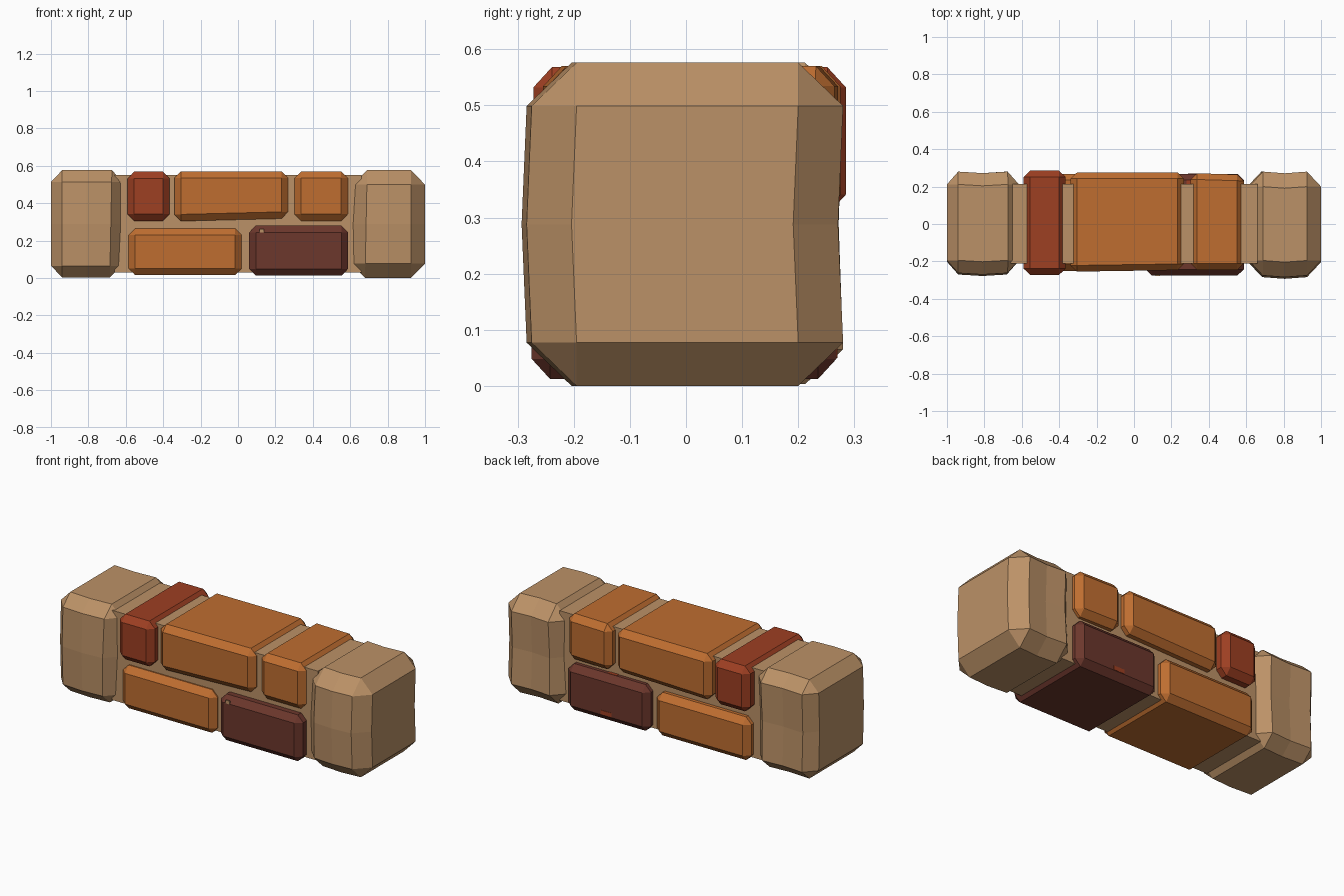
import bpy, bmesh
from mathutils import Vector

if "Cube" in bpy.data.objects:
    bpy.data.objects.remove(bpy.data.objects["Cube"], do_unlink=True)


def material(name, rgb):
    mat = bpy.data.materials.new(name)
    mat.use_nodes = True
    mat.diffuse_color = (*rgb, 1)
    mat.node_tree.nodes["Principled BSDF"].inputs["Base Color"].default_value = (*rgb, 1)
    return mat


tan = material("tan stone", (0.50, 0.285, 0.135))
orange = material("orange brick", (0.52, 0.155, 0.03))
red = material("red brick", (0.34, 0.05, 0.016))
brown = material("dark brown brick", (0.15, 0.038, 0.025))


def block(name, mat, x, y, z, chamfer=(0, 0, 0), sag=0, shape=None):
    """Chamfered box between ranges; sag bends its front and back faces."""
    lo, hi = Vector((x[0], y[0], z[0])), Vector((x[1], y[1], z[1]))
    mid, half = (lo + hi) / 2, (hi - lo) / 2
    bm = bmesh.new()
    # Each axis keeps its full reach while the other two are pulled in
    for axis in range(3):
        size = [half[i] - (0 if i == axis else chamfer[i]) for i in range(3)]
        for sx in (-1, 1):
            for sy in (-1, 1):
                for sz in (-1, 1):
                    bm.verts.new(mid + Vector((sx * size[0], sy * size[1], sz * size[2])))
    bmesh.ops.remove_doubles(bm, verts=bm.verts[:], dist=0.0001)
    bmesh.ops.convex_hull(bm, input=bm.verts[:])
    bmesh.ops.dissolve_limit(bm, angle_limit=0.02, verts=bm.verts[:], edges=bm.edges[:])
    if sag:
        for axis in (0, 2):
            normal = Vector((0, 0, 0))
            normal[axis] = 1
            bmesh.ops.bisect_plane(bm, geom=bm.verts[:] + bm.edges[:] + bm.faces[:],
                                   plane_co=mid, plane_no=normal)
        for v in bm.verts:
            for axis in (0, 2):
                if abs(v.co[axis] - mid[axis]) < 0.001:
                    v.co.y -= sag
    if shape:
        for v in bm.verts:
            shape(v.co)
    bmesh.ops.recalc_face_normals(bm, faces=bm.faces[:])
    mesh = bpy.data.meshes.new(name)
    bm.to_mesh(mesh)
    bm.free()
    mesh.materials.append(mat)
    obj = bpy.data.objects.new(name, mesh)
    bpy.context.collection.objects.link(obj)
    return obj


# Uneven edges that make the masonry look hand cut
def lean_inner_side(co):
    if abs(co.x) < 0.7:
        co.x += 0.02 * (co.z - 0.29)


def slope_underside(co):
    if co.z < 0.4:
        co.z += 0.025 * (co.x + 0.34)
    if co.y < 0:
        co.y += 0.015 * (co.x + 0.34)


def taper_back(co):
    if co.y > 0:
        co.y -= 0.03 * (co.x - 0.3)


# Mortar core
block("mortar_core", tan, (-0.66, 0.66), (-0.21, 0.215), (0.03, 0.55))

# End stones
block("right_end_stone", tan, (-1, -0.62), (-0.262, 0.28), (0.003, 0.576),
      (0.06, 0.068, 0.062), 0.008, lean_inner_side)
block("left_end_stone", tan, (0.61, 1), (-0.275, 0.28), (0, 0.576),
      (0.075, 0.08, 0.077), 0.009, lean_inner_side)

# Bricks, each running through the full depth
edge = (0.035, 0.033, 0.036)
block("red_upper_brick", red, (-0.59, -0.366), (-0.272, 0.285), (0.305, 0.568), edge)
block("middle_upper_brick", orange, (-0.34, 0.268), (-0.255, 0.275), (0.303, 0.57),
      edge, 0, slope_underside)
block("end_upper_brick", orange, (0.303, 0.587), (-0.245, 0.272), (0.305, 0.57),
      edge, 0, taper_back)
block("long_lower_brick", orange, (-0.585, 0.02), (-0.25, 0.268), (0.015, 0.265), edge)
block("brown_lower_brick", brown, (0.06, 0.588), (-0.275, 0.268), (0.012, 0.28), edge)

# Small chips on the brown brick
block("front_chip", tan, (0.115, 0.14), (-0.277, -0.27), (0.243, 0.262))
block("back_chip", red, (0.28, 0.34), (0.2, 0.235), (0.277, 0.282))
block("lower_back_chip", red, (0.29, 0.36), (0.265, 0.27), (0.05, 0.075))
